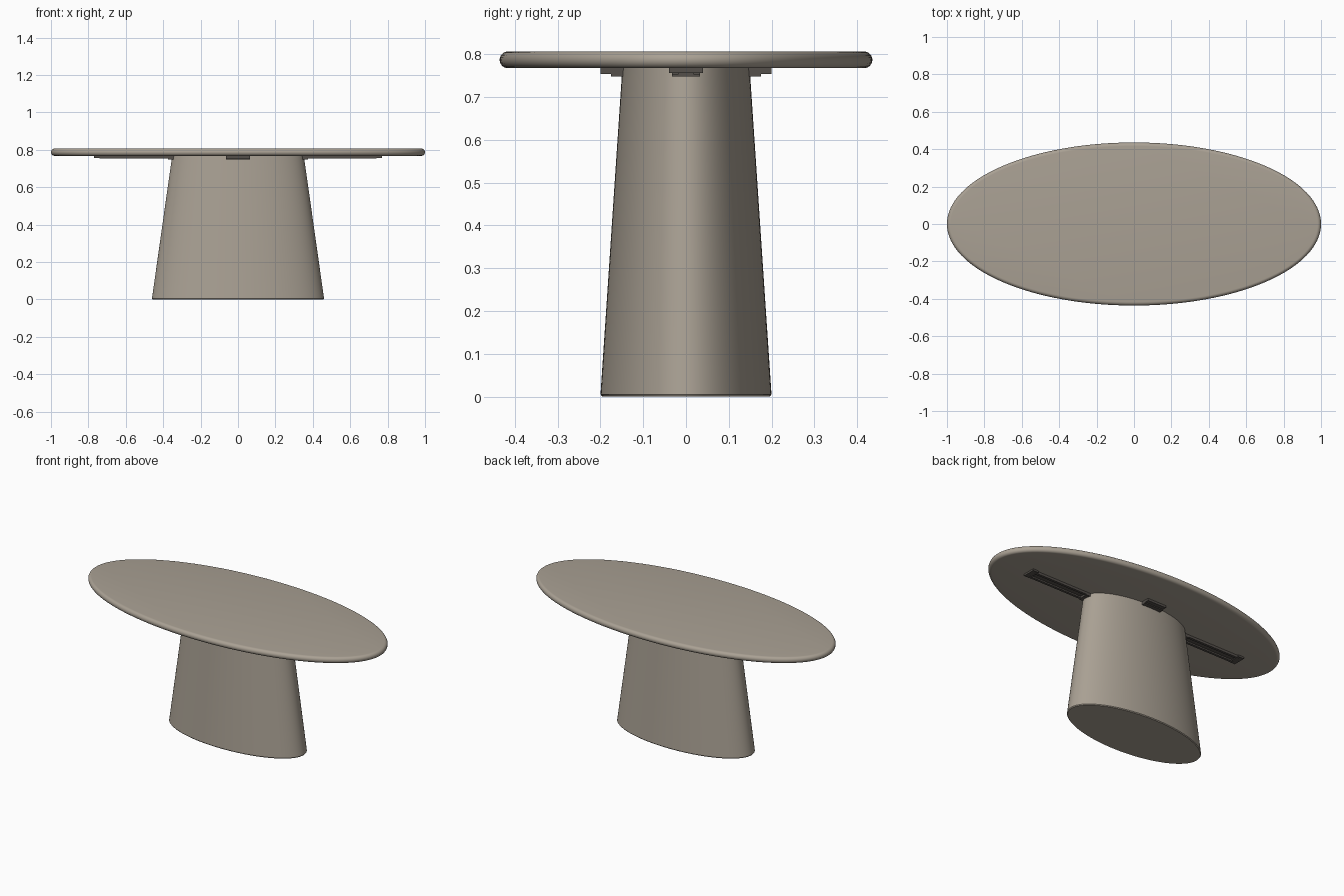
import bpy, bmesh, math

old = bpy.data.objects.get("Cube")
if old:
    bpy.data.objects.remove(old, do_unlink=True)


def material(name, rgb):
    m = bpy.data.materials.new(name)
    m.use_nodes = True
    col = (*rgb, 1)
    m.diffuse_color = col
    m.node_tree.nodes["Principled BSDF"].inputs["Base Color"].default_value = col
    return m


stone = material("warm_grey", (0.40, 0.355, 0.295))
metal = material("dark_bracket", (0.09, 0.08, 0.07))


def finish(name, bm, mat, smooth=True):
    bmesh.ops.recalc_face_normals(bm, faces=bm.faces)
    me = bpy.data.meshes.new(name)
    bm.to_mesh(me)
    bm.free()
    me.materials.append(mat)
    ob = bpy.data.objects.new(name, me)
    bpy.context.collection.objects.link(ob)
    if smooth:
        bpy.ops.object.select_all(action="DESELECT")
        ob.select_set(True)
        bpy.context.view_layer.objects.active = ob
        bpy.ops.object.shade_smooth_by_angle(angle=math.radians(35))
    return ob


def elliptic_loft(name, sections, mat, n=128):
    """Capped loft through (half length, half width, height) ellipses."""
    bm = bmesh.new()
    rings = []
    for a, b, z in sections:
        rings.append([bm.verts.new((a * math.cos(t), b * math.sin(t), z))
                      for t in (2 * math.pi * i / n for i in range(n))])
    for lo, hi in zip(rings, rings[1:]):
        for i in range(n):
            j = (i + 1) % n
            bm.faces.new((lo[i], lo[j], hi[j], hi[i]))
    bm.faces.new(rings[0][::-1])
    bm.faces.new(rings[-1])
    return finish(name, bm, mat)


def add_box(bm, x, y, z):
    """Box between the (low, high) limits on each axis."""
    made = bmesh.ops.create_cube(bm, size=1)["verts"]
    for v in made:
        for k, (lo, hi) in enumerate((x, y, z)):
            v.co[k] = lo if v.co[k] < 0 else hi


# Tabletop with a bullnose edge
BOTTOM, TOP = 0.768, 0.807
r = (TOP - BOTTOM) / 2
edge = []
for i in range(13):
    t = -math.pi / 2 + math.pi * i / 12
    inset = r * (1 - math.cos(t))
    edge.append((1 - inset, 0.436 - inset, BOTTOM + r + r * math.sin(t)))
elliptic_loft("tabletop", edge, stone)

# Tapered pedestal with a slightly eased foot
elliptic_loft("pedestal", [(0.456, 0.196, 0), (0.46, 0.2, 0.005),
                           (0.352, 0.149, BOTTOM)], stone)

# Slotted rails along the length of the underside
for side, sx in (("left", 1), ("right", -1)):
    bm = bmesh.new()
    for sy in (1, -1):
        add_box(bm, (0.34, 0.74), sorted((sy * 0.018, sy * 0.033)), (0.753, BOTTOM))
    add_box(bm, (0.34, 0.74), (-0.018, 0.018), (0.762, BOTTOM))
    add_box(bm, (0.34, 0.375), (-0.033, 0.033), (0.749, BOTTOM))
    add_box(bm, (0.73, 0.77), (-0.04, 0.04), (0.757, BOTTOM))
    for v in bm.verts:
        v.co.x *= sx
    finish(side + "_rail", bm, metal, smooth=False)

# Short sloped brackets at the front and back of the pedestal
for side, sy in (("back", 1), ("front", -1)):
    bm = bmesh.new()
    add_box(bm, (-0.065, 0.065), (0.135, 0.175), (0.748, BOTTOM))
    add_box(bm, (-0.065, 0.065), (0.175, 0.2), (0.754, BOTTOM))
    for v in bm.verts:
        v.co.y *= sy
    finish(side + "_bracket", bm, metal, smooth=False)
